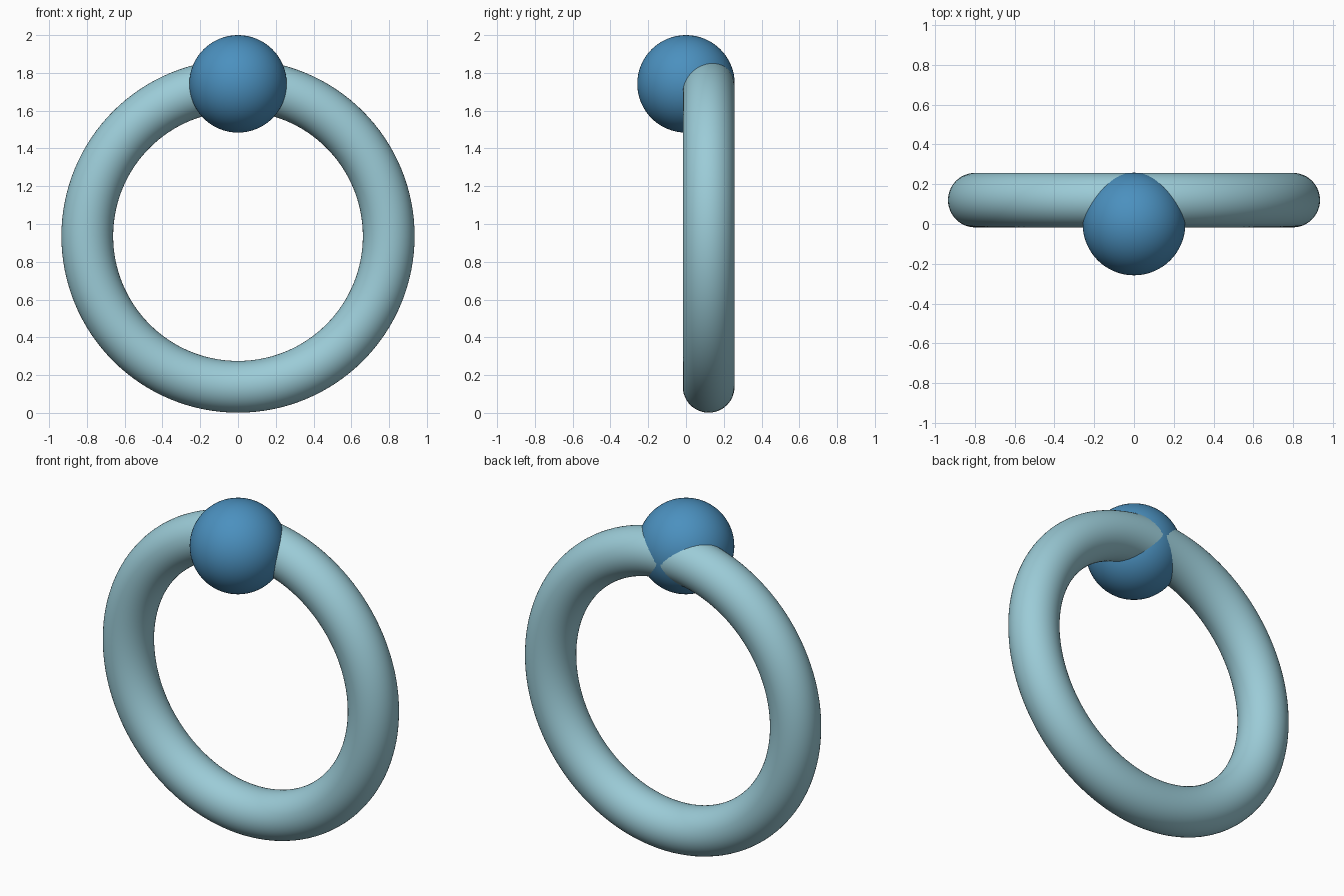
import bpy
from math import radians

if "Cube" in bpy.data.objects:
    bpy.data.objects.remove(bpy.data.objects["Cube"])


def finish(name, color):
    ob = bpy.context.object
    ob.name = name
    mat = bpy.data.materials.new(name + "_color")
    mat.diffuse_color = (*color, 1)
    mat.use_nodes = True
    mat.node_tree.nodes["Principled BSDF"].inputs["Base Color"].default_value = mat.diffuse_color
    ob.data.materials.append(mat)
    bpy.ops.object.shade_smooth()
    return ob


# Upright ring, set slightly behind the ball
bpy.ops.mesh.primitive_torus_add(
    major_radius=0.798, minor_radius=0.137, major_segments=128, minor_segments=48,
    location=(0, 0.12, 0.936), rotation=(radians(90), 0, 0))
finish("ring", (0.33, 0.60, 0.68))

# Ball embedded in the front of the ring's top
bpy.ops.mesh.primitive_uv_sphere_add(
    segments=64, ring_count=32, radius=0.258, location=(0, 0, 1.742))
finish("ball", (0.07, 0.28, 0.52))
